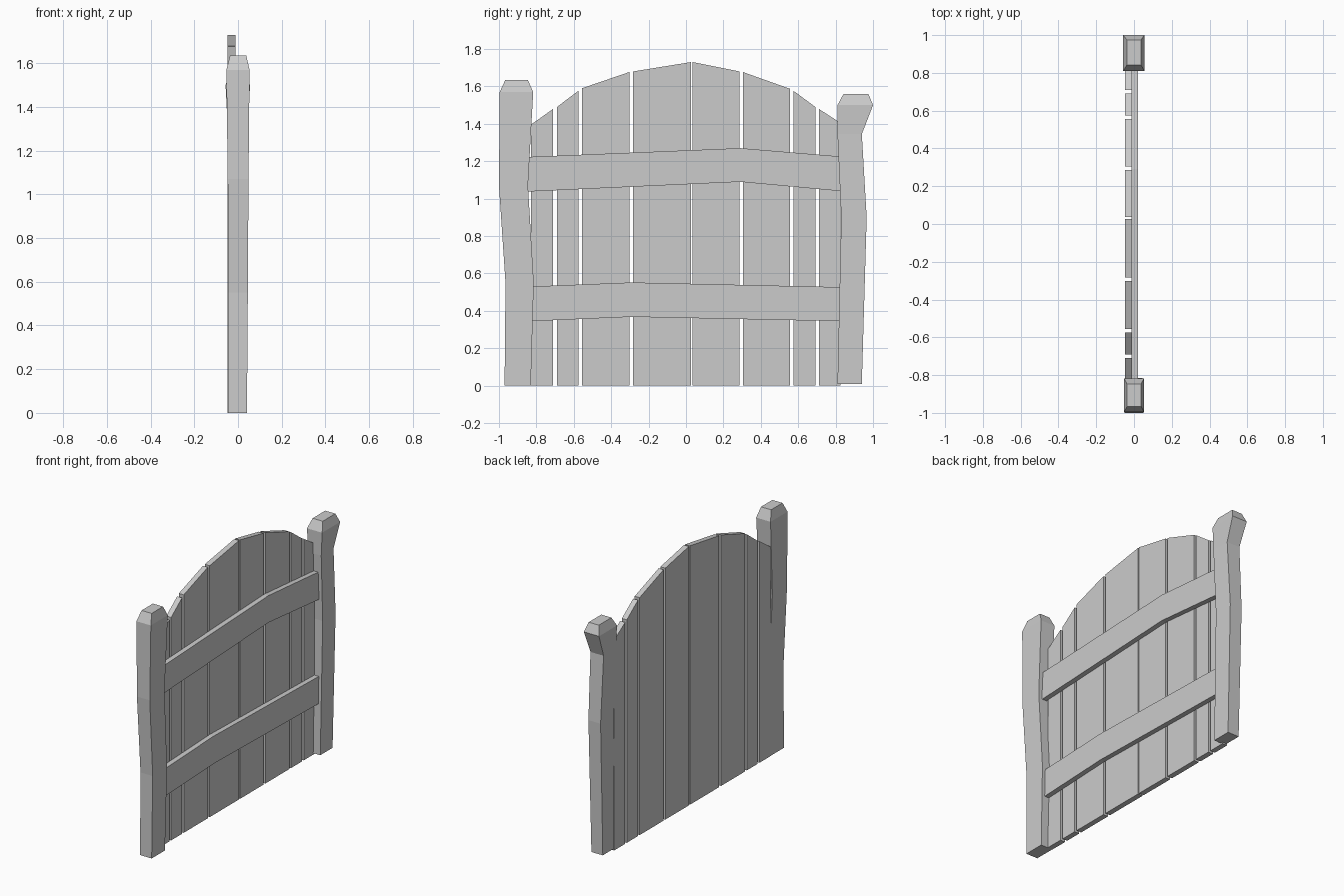
import bpy, bmesh


def make(name, verts, faces):
    me = bpy.data.meshes.new(name)
    me.from_pydata(verts, [], faces)
    bm = bmesh.new()
    bm.from_mesh(me)
    bmesh.ops.recalc_face_normals(bm, faces=bm.faces)
    bm.to_mesh(me)
    bm.free()
    ob = bpy.data.objects.new(name, me)
    bpy.context.collection.objects.link(ob)
    return ob


def loft(name, rings):
    """Skin a list of four-corner rings and cap both ends."""
    verts = [v for r in rings for v in r]
    faces = [(0, 1, 2, 3), tuple(len(verts) - 4 + i for i in range(4))]
    for k in range(len(rings) - 1):
        a, b = 4 * k, 4 * k + 4
        for i in range(4):
            j = (i + 1) % 4
            faces.append((a + i, a + j, b + j, b + i))
    return make(name, verts, faces)


def post(name, levels):
    # level: z, y min, y max, x min, x max
    loft(name, [[(x0, y0, z), (x1, y0, z), (x1, y1, z), (x0, y1, z)]
                for z, y0, y1, x0, x1 in levels])


def board(name, stations, x0, x1):
    # station: y, bottom z, top z
    loft(name, [[(x0, y, b), (x1, y, b), (x1, y, t), (x0, y, t)]
                for y, b, t in stations])


# Crooked gate posts with chamfered tops
post("left_post", [
    (0.0, -0.97, -0.83, -0.045, 0.041),
    (0.55, -0.965, -0.814, -0.045, 0.045),
    (1.07, -1.0, -0.845, -0.047, 0.048),
    (1.57, -0.996, -0.817, -0.053, 0.053),
    (1.635, -0.966, -0.846, -0.037, 0.038)])
post("right_post", [
    (0.01, 0.81, 0.94, -0.043, 0.041),
    (0.9, 0.83, 0.966, -0.045, 0.045),
    (1.345, 0.81, 0.94, -0.049, 0.048),
    (1.5, 0.81, 1.0, -0.057, 0.055),
    (1.56, 0.842, 0.975, -0.038, 0.037)])

# Vertical planks following the arched top: y start, y end, top start, top end
planks = [
    (-0.83, -0.71, 1.395, 1.48), (-0.69, -0.575, 1.49, 1.577),
    (-0.557, -0.303, 1.59, 1.677), (-0.283, 0.026, 1.68, 1.73),
    (0.036, 0.286, 1.73, 1.68), (0.304, 0.557, 1.677, 1.587),
    (0.574, 0.692, 1.577, 1.49), (0.71, 0.826, 1.48, 1.405)]
for i, (y0, y1, t0, t1) in enumerate(planks):
    board(f"plank_{i + 1}", [(y0, 0, t0), (y1, 0, t1)], -0.047, -0.011)

# Bent cross rails
board("upper_rail", [(-0.845, 1.038, 1.223), (0.29, 1.09, 1.27),
                     (0.83, 1.04, 1.225)], -0.012, 0.022)
board("lower_rail", [(-0.83, 0.345, 0.53), (-0.29, 0.368, 0.552),
                     (0.825, 0.345, 0.527)], -0.012, 0.022)
